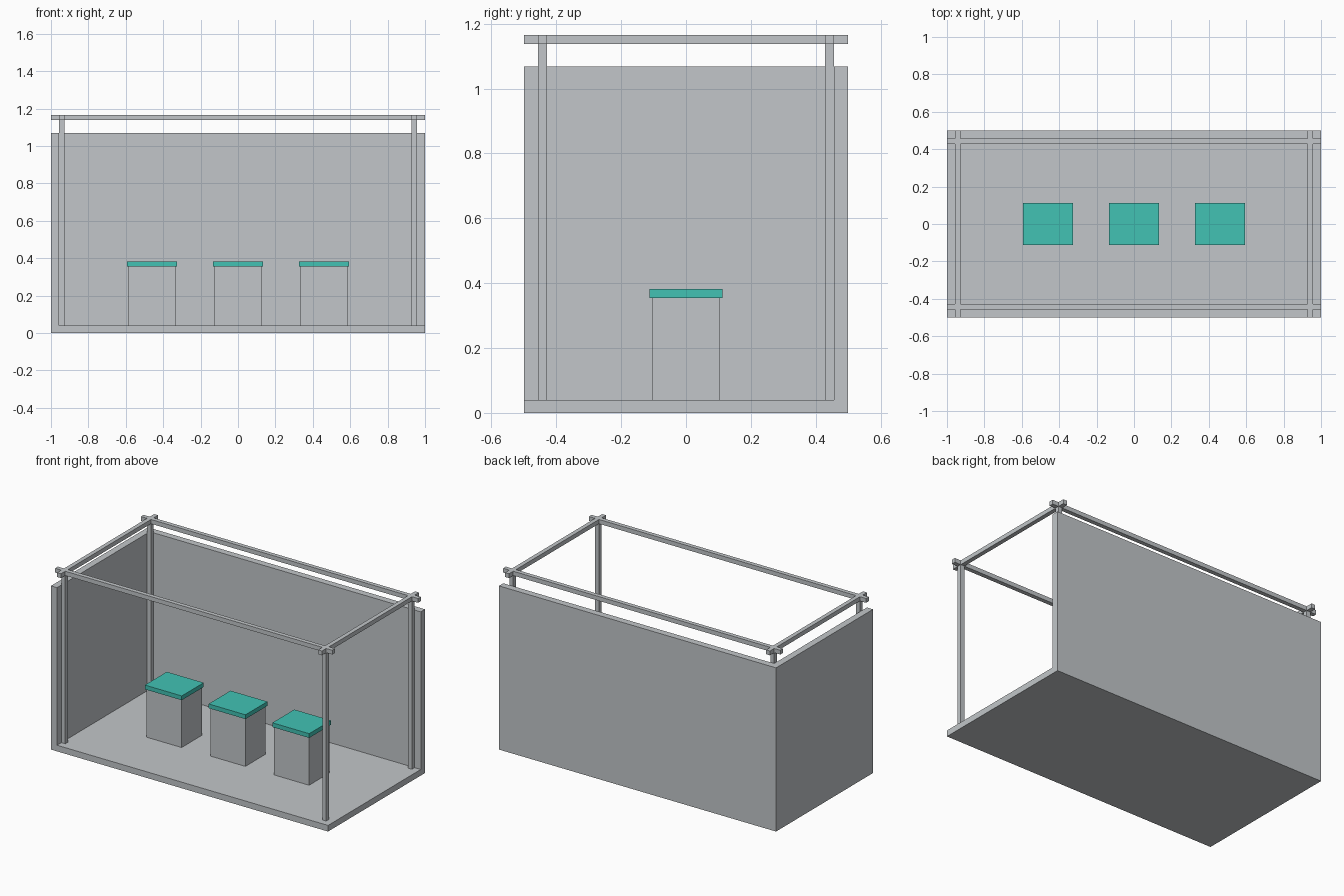
import bpy
import bmesh
from mathutils import Matrix, Vector

cube = bpy.data.objects.get("Cube")
if cube:
    bpy.data.objects.remove(cube, do_unlink=True)


def material(name, rgb):
    m = bpy.data.materials.new(name)
    m.use_nodes = True
    m.diffuse_color = (*rgb, 1)
    m.node_tree.nodes["Principled BSDF"].inputs["Base Color"].default_value = (*rgb, 1)
    return m


GREY = material("light_grey", (0.54, 0.565, 0.585))
TEAL = material("teal", (0.054, 0.54, 0.456))


def box(name, xs, ys, zs, mat=GREY):
    """Box between the given (low, high) limits on each axis."""
    lo, hi = (Vector(c) for c in zip(xs, ys, zs))
    bm = bmesh.new()
    bmesh.ops.create_cube(bm, size=1, matrix=Matrix.Diagonal((*(hi - lo), 1)))
    mesh = bpy.data.meshes.new(name)
    bm.to_mesh(mesh)
    bm.free()
    mesh.materials.append(mat)
    obj = bpy.data.objects.new(name, mesh)
    obj.location = (lo + hi) / 2
    bpy.context.collection.objects.link(obj)
    return obj


W, D = 1.0, 0.5          # half width and half depth of the booth
WALL = 0.044             # wall thickness
FLOOR, WALL_TOP = 0.04, 1.068
BAR, TOP = 0.028, 1.166  # frame bar thickness and frame height
ix, iy = W - WALL, D - WALL

# Floor and the two walls (back and right), butted together
box("floor", (-ix, W), (-D, iy), (0, FLOOR))
box("back_wall", (-W, W), (iy, D), (0, WALL_TOP))
box("right_wall", (-W, -ix), (-D, iy), (0, WALL_TOP))


def bar(side, inner):
    """Limits of a frame bar just inside the wall plane on one side."""
    return sorted((side * inner, side * (inner - BAR)))


# Corner posts
for sx, x_name in ((-1, "right"), (1, "left")):
    for sy, y_name in ((-1, "front"), (1, "back")):
        box(f"{y_name}_{x_name}_post", bar(sx, ix), bar(sy, iy), (FLOOR, TOP - BAR))

# Top rails, crossing at the corners and overhanging to the booth edges
rail_z = (TOP - BAR, TOP)
for sy, y_name in ((-1, "front"), (1, "back")):
    box(f"{y_name}_rail", (-W, W), bar(sy, iy), rail_z)
for sx, x_name in ((-1, "right"), (1, "left")):
    box(f"{x_name}_rail", bar(sx, ix), (-D, D), rail_z)

# Three display stands with teal tops
for i, name in enumerate(("right", "middle", "left")):
    cx = (i - 1) * 0.46
    box(f"{name}_stand", (cx - 0.126, cx + 0.126), (-0.104, 0.104), (FLOOR, 0.354))
    box(f"{name}_stand_top", (cx - 0.133, cx + 0.133), (-0.113, 0.113), (0.354, 0.382), TEAL)
